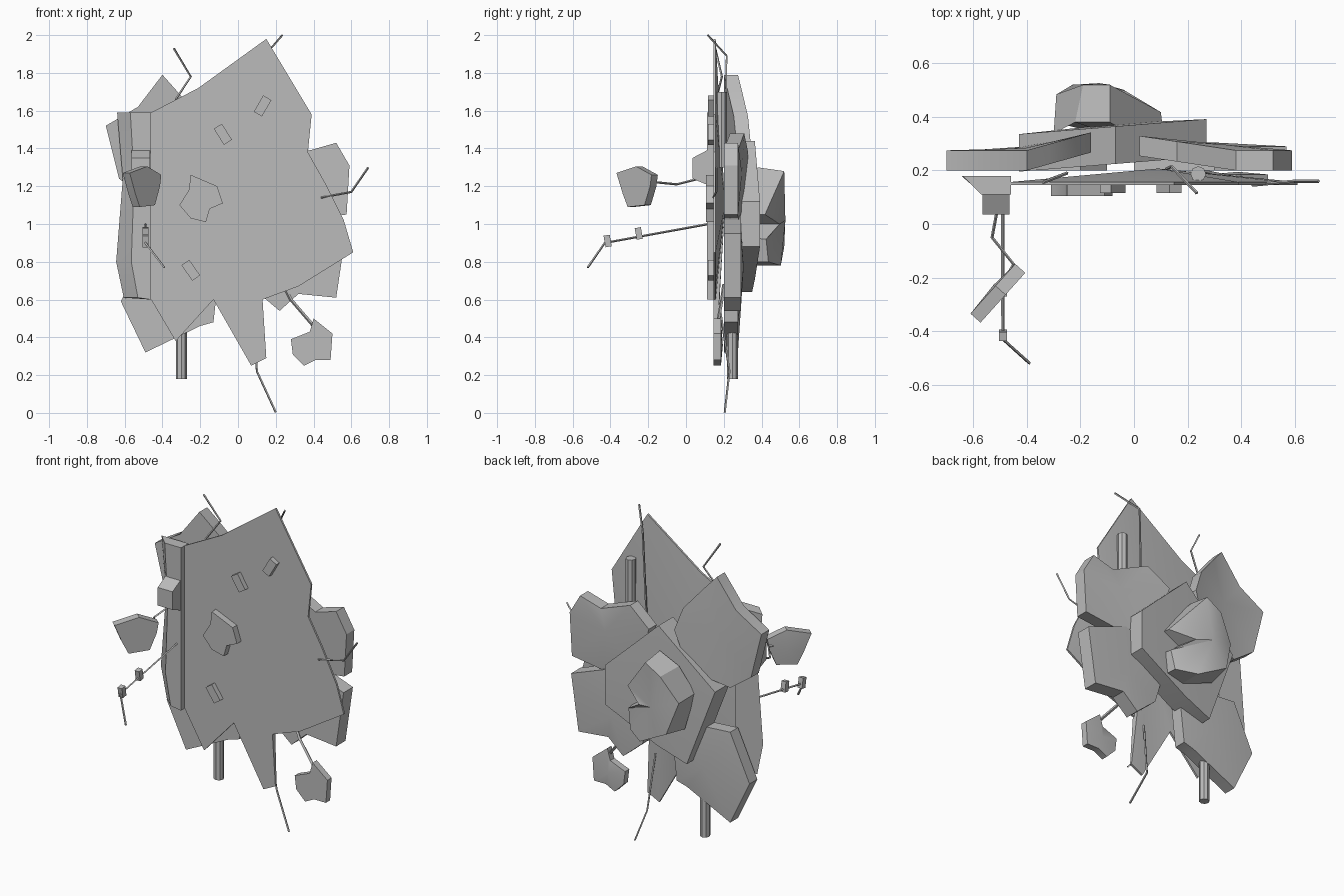
import bpy
import bmesh
from math import radians

if "Cube" in bpy.data.objects:
    bpy.data.objects.remove(bpy.data.objects["Cube"], do_unlink=True)

concrete = bpy.data.materials.new("concrete_grey")
concrete.use_nodes = True
concrete.diffuse_color = (0.5, 0.5, 0.5, 1)
concrete.node_tree.nodes["Principled BSDF"].inputs["Base Color"].default_value = (0.5, 0.5, 0.5, 1)


def finish(obj, angle=30):
    obj.data.materials.clear()
    obj.data.materials.append(concrete)
    bpy.ops.object.select_all(action="DESELECT")
    obj.select_set(True)
    bpy.context.view_layer.objects.active = obj
    bpy.ops.object.shade_smooth_by_angle(angle=radians(angle))
    return obj


def add_mesh(name, bm):
    bmesh.ops.recalc_face_normals(bm, faces=bm.faces)
    mesh = bpy.data.meshes.new(name)
    bm.to_mesh(mesh)
    bm.free()
    obj = bpy.data.objects.new(name, mesh)
    bpy.context.collection.objects.link(obj)
    return obj


def flat(x):
    return 0


def slab(name, outline, front, back, lift=flat, bulge=0.0, hub=None, rear=None):
    """Broken slab: an x/z outline given depth, with an optional raised rear hub."""
    bm = bmesh.new()
    n = len(outline)
    rear = rear or outline
    a = [bm.verts.new((x, front + lift(x), z)) for x, z in outline]
    b = [bm.verts.new((x, back + lift(x), z)) for x, z in rear]
    bm.faces.new(a)
    for i in range(n):
        j = (i + 1) % n
        bm.faces.new((a[i], a[j], b[j], b[i]))
    if bulge:
        hx, hz = hub or (sum(p[0] for p in rear) / n, sum(p[1] for p in rear) / n)
        tip = bm.verts.new((hx, back + bulge + lift(hx), hz))
        for i in range(n):
            bm.faces.new((b[i], b[(i + 1) % n], tip))
    else:
        bm.faces.new(b)
    return finish(add_mesh(name, bm))


def box(name, center, size, tilt=0):
    bm = bmesh.new()
    bmesh.ops.create_cube(bm, size=1)
    bmesh.ops.scale(bm, vec=size, verts=bm.verts)
    obj = add_mesh(name, bm)
    obj.location = center
    obj.rotation_euler.y = radians(tilt)
    return finish(obj)


def rod(name, points, radius=0.006):
    """Bent reinforcing rod with a square section."""
    curve = bpy.data.curves.new(name, "CURVE")
    curve.dimensions = "3D"
    curve.bevel_depth = radius
    curve.bevel_resolution = 0
    curve.use_fill_caps = True
    spline = curve.splines.new("POLY")
    spline.points.add(len(points) - 1)
    for point, co in zip(spline.points, points):
        point.co = (*co, 1)
    obj = bpy.data.objects.new(name, curve)
    bpy.context.collection.objects.link(obj)
    bpy.ops.object.select_all(action="DESELECT")
    obj.select_set(True)
    bpy.context.view_layer.objects.active = obj
    bpy.ops.object.convert(target="MESH")
    return finish(bpy.context.object)


def pipe(name, x, y, bottom, top, radius=0.029):
    """Open hollow pipe with eight flat sides."""
    bm = bmesh.new()
    rings = []
    for r in (radius, radius - 0.008):
        made = bmesh.ops.create_cone(bm, segments=8, radius1=r, radius2=r,
                                     depth=top - bottom, cap_ends=False)
        rings += [e for e in {e for v in made["verts"] for e in v.link_edges} if e.is_boundary]
    for side in (-1, 1):
        bmesh.ops.bridge_loops(bm, edges=[e for e in rings if e.verts[0].co.z * side > 0])
    obj = add_mesh(name, bm)
    obj.location = (x, y, (top + bottom) / 2)
    return finish(obj)


# Main front plate, thin at the edge and thicker in the middle
slab("front_plate", [
    (-0.46, 1.59), (-0.21, 1.72), (0.15, 1.98), (0.39, 1.58), (0.37, 1.38),
    (0.46, 1.22), (0.56, 1.02), (0.61, 0.85), (0.32, 0.67), (0.13, 0.6),
    (0.15, 0.29), (0.07, 0.25), (-0.13, 0.6), (-0.33, 0.38), (-0.46, 0.6)],
    0.145, 0.157, bulge=0.05, hub=(0.09, 1.1))

# Raised strip along one edge, with its protruding block
slab("edge_strip",
     [(-0.57, 1.59), (-0.46, 1.59), (-0.46, 0.6), (-0.53, 0.61), (-0.565, 0.8), (-0.55, 1.24)],
     0.11, 0.18,
     rear=[(-0.64, 1.59), (-0.46, 1.59), (-0.46, 0.6), (-0.605, 0.61), (-0.645, 0.8), (-0.61, 1.24)])
slab("strip_block", [(-0.565, 1.35), (-0.465, 1.35), (-0.465, 1.24), (-0.565, 1.24)], 0.035, 0.13,
     rear=[(-0.565, 1.4), (-0.465, 1.4), (-0.465, 1.2), (-0.565, 1.2)])

# Broken slabs behind the plate
slab("upper_right_slab", [
    (-0.40, 1.79), (-0.53, 1.62), (-0.70, 1.52), (-0.63, 1.24), (-0.49, 1.14),
    (-0.24, 1.2), (-0.16, 1.43), (-0.21, 1.57), (-0.32, 1.7)],
    0.2, 0.275, lift=lambda x: max(0, x + 0.4) * 0.28, bulge=0.008)
slab("upper_left_slab", [
    (0.52, 1.43), (0.38, 1.39), (0.16, 1.48), (0.02, 1.38), (0.1, 1.1),
    (0.35, 1.02), (0.575, 1.05), (0.59, 1.31)],
    0.2, 0.275, lift=lambda x: max(0, 0.38 - x) * 0.15, bulge=0.015)
slab("lower_left_slab", [
    (0.57, 0.95), (0.52, 0.61), (0.32, 0.63), (0.22, 0.54), (0.09, 0.65),
    (0.0, 0.95), (0.3, 1.05)],
    0.2, 0.29, bulge=0.015)
slab("lower_right_slab", [
    (-0.49, 0.87), (-0.62, 0.59), (-0.49, 0.32), (-0.2, 0.46), (-0.13, 0.48),
    (-0.1, 0.75), (-0.2, 0.85)],
    0.2, 0.275, bulge=0.02)
slab("middle_slab", [
    (-0.07, 1.44), (-0.43, 1.12), (-0.25, 0.64), (-0.06, 0.71), (0.27, 0.88), (0.27, 1.12)],
    0.23, 0.37, lift=lambda x: 0.08 * x, bulge=0.01)
slab("outer_slab", [
    (-0.09, 1.3), (-0.22, 1.24), (-0.3, 1.08), (-0.25, 0.86), (-0.04, 0.78), (0.08, 0.8),
    (0.1, 0.93), (0.01, 1.0), (0.12, 1.05)],
    0.38, 0.52, lift=lambda x: -0.6 * max(0, abs(x + 0.15) - 0.08), bulge=0.006, hub=(-0.13, 1.02),
    rear=[(-0.09, 1.28), (-0.19, 1.22), (-0.29, 1.07), (-0.23, 0.88), (-0.04, 0.78), (0.07, 0.8),
          (0.09, 0.92), (-0.03, 1.0), (0.1, 1.05)])

# Loose fragments on the plate and hanging from rods
slab("front_fragment", [
    (-0.25, 1.26), (-0.11, 1.2), (-0.08, 1.11), (-0.15, 1.08), (-0.17, 1.01),
    (-0.25, 1.03), (-0.31, 1.1), (-0.26, 1.18)], 0.105, 0.15)
slab("low_fragment", [
    (0.4, 0.5), (0.5, 0.42), (0.49, 0.28), (0.41, 0.28), (0.35, 0.25),
    (0.29, 0.31), (0.28, 0.39), (0.38, 0.43)], 0.145, 0.185, bulge=0.01)
floating = slab("floating_fragment", [
    (-0.13, 0.07), (0.01, 0.105), (0.12, 0.06), (0.11, 0.0), (0.07, -0.1),
    (-0.05, -0.11), (-0.085, -0.04)], -0.025, 0.025, bulge=0.008)
floating.location = (-0.505, -0.255, 1.2)
floating.rotation_euler.z = radians(48)

# Small bricks stuck to the plate
for i, (x, z, tilt) in enumerate([(0.13, 1.625, 30), (-0.08, 1.475, -32), (-0.25, 0.755, -35)]):
    box(f"plate_brick_{i + 1}", (x, 0.133, z), (0.05, 0.035, 0.1), tilt)

# Hollow pipes
pipe("lower_pipe", -0.3, 0.245, 0.18, 0.65)
pipe("upper_pipe", 0.24, 0.187, 1.3, 1.7)

# Bent reinforcing rods
rod("top_right_rod", [(-0.34, 0.155, 1.93), (-0.25, 0.19, 1.78), (-0.33, 0.16, 1.66)])
rod("top_left_rod", [(0.235, 0.115, 2.0), (0.14, 0.215, 1.89), (0.12, 0.205, 1.35)])
rod("side_rod", [(0.69, 0.16, 1.3), (0.6, 0.16, 1.17), (0.44, 0.145, 1.14)])
rod("bottom_rod", [(0.08, 0.18, 0.55), (0.1, 0.23, 0.22), (0.2, 0.205, 0.003)])
rod("low_fragment_rod", [(0.24, 0.2, 0.68), (0.28, 0.19, 0.6), (0.4, 0.165, 0.46)], 0.009)
rod("floating_rod", [(-0.5, 0.11, 1.25), (-0.53, -0.05, 1.21), (-0.45, -0.15, 1.22), (-0.5, -0.24, 1.21)])
rod("front_rod", [(-0.49, 0.12, 1.0), (-0.49, -0.43, 0.9), (-0.39, -0.52, 0.77)])
for i, (y, z) in enumerate([(-0.25, 0.95), (-0.415, 0.91)]):
    bead = box(f"rod_block_{i + 1}", (-0.49, y, z), (0.03, 0.033, 0.062))
    bead.rotation_euler.x = radians(10)
